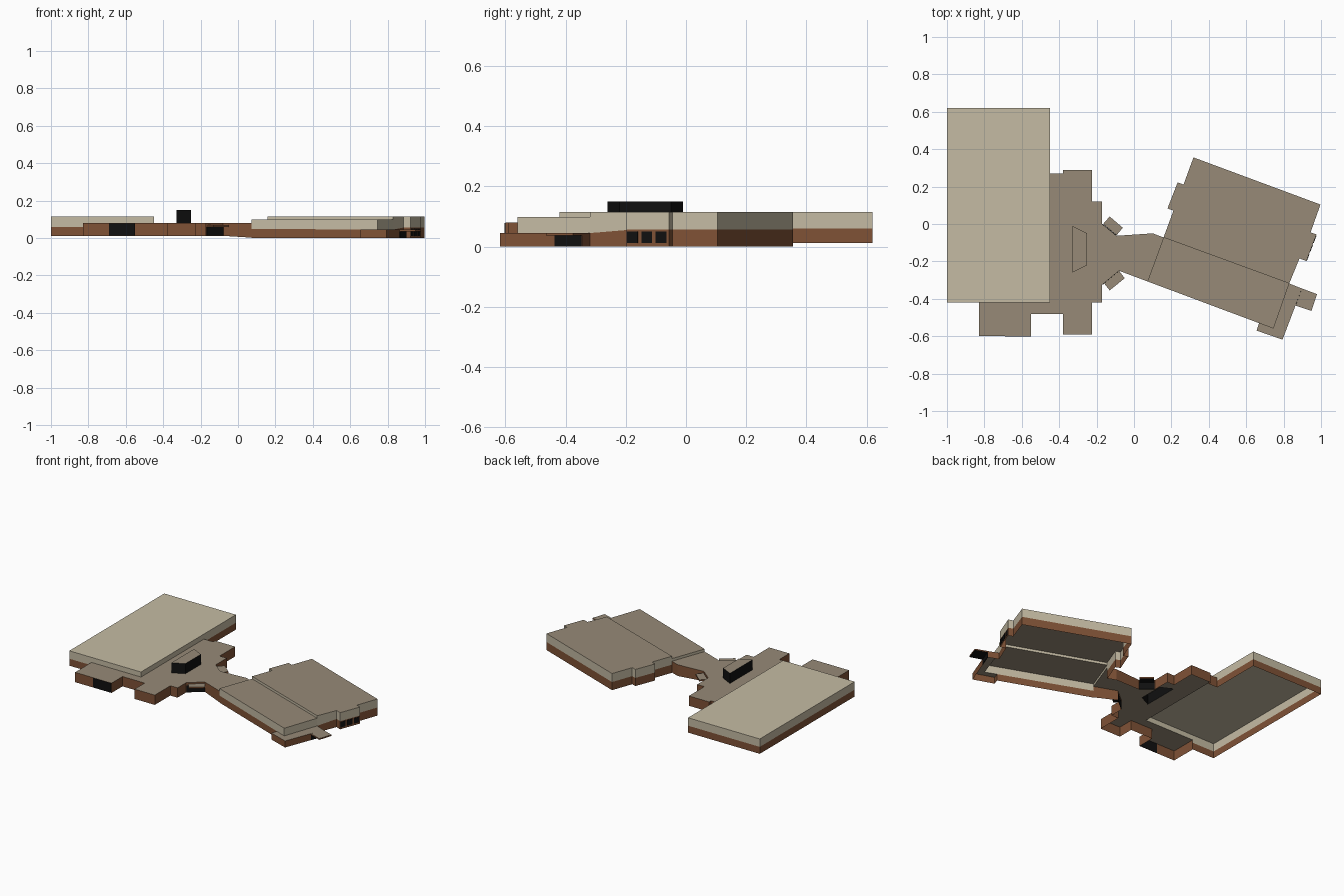
import bpy, bmesh
from mathutils import Vector

if "Cube" in bpy.data.objects:
    bpy.data.objects.remove(bpy.data.objects["Cube"])


def material(name, rgb):
    m = bpy.data.materials.new(name)
    m.diffuse_color = (*rgb, 1)
    m.use_nodes = True
    m.node_tree.nodes["Principled BSDF"].inputs["Base Color"].default_value = m.diffuse_color
    return m


BEIGE = material("beige_panel", (0.56, 0.50, 0.37))
ROOF = material("grey_brown_roof", (0.31, 0.255, 0.185))
BRICK = material("red_brown_brick", (0.215, 0.085, 0.037))
BLACK = material("black_glass", (0.005, 0.005, 0.005))


def finish(name, bm, mats):
    me = bpy.data.meshes.new(name)
    bm.to_mesh(me)
    bm.free()
    for m in mats:
        me.materials.append(m)
    ob = bpy.data.objects.new(name, me)
    bpy.context.collection.objects.link(ob)
    return ob


def walls(name, path, levels, mats, closed=False):
    """Stacked bands of wall along a counter-clockwise path; a level is a number or f(x, y)."""
    bm = bmesh.new()
    rows = [[bm.verts.new((x, y, l(x, y) if callable(l) else l)) for x, y in path] for l in levels]
    n = len(path)
    for b in range(len(levels) - 1):
        lo, hi = rows[b], rows[b + 1]
        for i in range(n if closed else n - 1):
            j = (i + 1) % n
            bm.faces.new((lo[i], lo[j], hi[j], hi[i])).material_index = b
    return finish(name, bm, mats)


def roof(name, outline, z, mat, hole=None):
    """Flat roof sheet, optionally with an opening."""
    bm = bmesh.new()
    for loop in [outline] + ([hole] if hole else []):
        vs = [bm.verts.new((x, y, z)) for x, y in loop]
        for i in range(len(vs)):
            bm.edges.new((vs[i - 1], vs[i]))
    bmesh.ops.triangle_fill(bm, edges=bm.edges[:], use_beauty=True, normal=(0, 0, 1))
    for f in bm.faces:
        f.normal_update()
        if f.normal.z < 0:
            f.normal_flip()
    return finish(name, bm, [mat])


def canopy(name, outline, z0, z1):
    """Thin slab: brick edge, roof on top, dark underside."""
    bm = bmesh.new()
    base = bm.faces.new([bm.verts.new((x, y, z0)) for x, y in outline])
    ext = bmesh.ops.extrude_face_region(bm, geom=[base], use_keep_orig=True)["geom"]
    for v in ext:
        if isinstance(v, bmesh.types.BMVert):
            v.co.z = z1
    bmesh.ops.recalc_face_normals(bm, faces=bm.faces[:])
    for f in bm.faces:
        f.material_index = 1 if f.normal.z > 0.5 else 2 if f.normal.z < -0.5 else 0
    return finish(name, bm, [BRICK, ROOF, BLACK])


def glass(name, a, b, z0, z1):
    """Thin glazing plate straddling the wall from a to b."""
    a, b = Vector(a), Vector(b)
    d = (b - a).normalized()
    n = Vector((d.y, -d.x)) * 0.002
    bm = bmesh.new()
    vs = [bm.verts.new((*p, z)) for z in (z0, z1) for p in (a + n, b + n, b - n, a - n)]
    bmesh.ops.convex_hull(bm, input=vs)
    bmesh.ops.recalc_face_normals(bm, faces=bm.faces[:])
    return finish(name, bm, [BLACK])


def ground(x, y):
    t = min(max((x + 0.06) / 0.13, 0), 1)
    return 0.012 - 0.01 * t


TOP, MID, WING, LOW = 0.115, 0.08, 0.098, 0.045

# Large left hall
hall = [(-0.45, 0.27), (-0.45, 0.62), (-1, 0.62), (-1, -0.42), (-0.83, -0.42)]
walls("left_hall_walls", hall, [0.012, 0.06, TOP], [BRICK, BEIGE])
walls("left_hall_upper_walls", [(-0.83, -0.42), (-0.45, -0.42), (-0.45, 0.27)], [MID, TOP], [BEIGE])
roof("left_hall_roof", [(-1, -0.42), (-0.45, -0.42), (-0.45, 0.62), (-1, 0.62)], TOP, BEIGE)

# Low brick middle block and connector
south = [(-0.83, -0.42), (-0.83, -0.6), (-0.55, -0.6), (-0.55, -0.48), (-0.38, -0.48),
         (-0.38, -0.59), (-0.225, -0.59), (-0.225, -0.42), (-0.17, -0.42), (-0.17, -0.325),
         (-0.08, -0.25), (0.072, -0.307)]
north = [(0.158, -0.072), (0.10, -0.05), (-0.093, -0.063), (-0.17, 0.0), (-0.17, 0.12),
         (-0.225, 0.12), (-0.225, 0.29), (-0.38, 0.29), (-0.38, 0.27), (-0.45, 0.27)]
box = [(-0.33, -0.26), (-0.25, -0.22), (-0.25, -0.05), (-0.33, -0.01)]
walls("middle_south_walls", south, [ground, MID], [BRICK])
walls("middle_north_walls", north, [ground, MID], [BRICK])
roof("middle_roof", south + north + [(-0.45, -0.42)], MID, ROOF, hole=box)

# Dark skylight box on the middle roof
walls("skylight_sides", box, [MID, 0.15], [BLACK], closed=True)
roof("skylight_top", box, 0.15, ROOF)

# Angled right hall: tall rear part
SW, NW, NE, SE = (0.072, -0.307), (0.158, -0.072), (0.83, -0.318), (0.746, -0.559)
rear = [NE, (0.885, -0.184), (0.922, -0.198), (0.976, -0.056), (0.944, -0.045), (0.997, 0.104),
        (0.318, 0.356), (0.265, 0.211), (0.233, 0.222), (0.179, 0.083), (0.211, 0.072), NW]


def rear_split(x, y):
    return LOW if (x, y) == NE else 0.056


walls("rear_hall_walls", rear, [0, rear_split, TOP], [BRICK, BEIGE])
walls("rear_hall_step", [NW, NE], [WING, TOP], [BEIGE])
roof("rear_hall_roof", rear, TOP, ROOF)

# Front wing of the right hall
J = (0.669, -0.530)
walls("front_wing_south_wall", [SW, J], [0, lambda x, y: 0.049 - 0.005 * x, WING], [BRICK, BEIGE])
walls("front_wing_upper_east", [J, SE, NE], [LOW, WING], [BEIGE])
walls("front_wing_upper_west", [NW, SW], [MID, WING], [BEIGE])
roof("front_wing_roof", [SW, SE, NE, NW], WING, ROOF)

# Low corner block wrapped round the front wing
low = [J, (0.655, -0.570), (0.794, -0.618), (0.898, -0.345), NE]
walls("corner_block_walls", low, [0, LOW], [BRICK])
roof("corner_block_roof", low + [SE], LOW, ROOF)

# Entrance canopies
canopy("south_entrance_canopy", [(-0.16, -0.317), (-0.13, -0.355), (-0.05, -0.29), (-0.08, -0.25)], 0.06, 0.07)
canopy("north_entrance_canopy", [(-0.165, 0.0), (-0.093, -0.06), (-0.06, -0.02), (-0.13, 0.04)], 0.06, 0.07)
canopy("east_entrance_canopy", [(0.864, -0.436), (0.949, -0.465), (0.979, -0.375), (0.898, -0.345)], 0.036, LOW)

# Glazing
glass("south_entrance_glass", (-0.168, -0.323), (-0.08, -0.25), 0.013, 0.06)
glass("north_entrance_glass", (-0.093, -0.063), (-0.168, -0.002), 0.013, 0.06)
glass("east_entrance_glass", (0.864, -0.436), (0.898, -0.347), 0.001, 0.036)
glass("front_glass", (-0.69, -0.6), (-0.552, -0.6), 0.013, 0.079)
a, b = Vector((0.922, -0.198)), Vector((0.976, -0.056))
for i in range(3):
    glass("rear_window", a.lerp(b, 0.02 + i * 0.335), a.lerp(b, 0.27 + i * 0.335), 0.012, 0.05)
